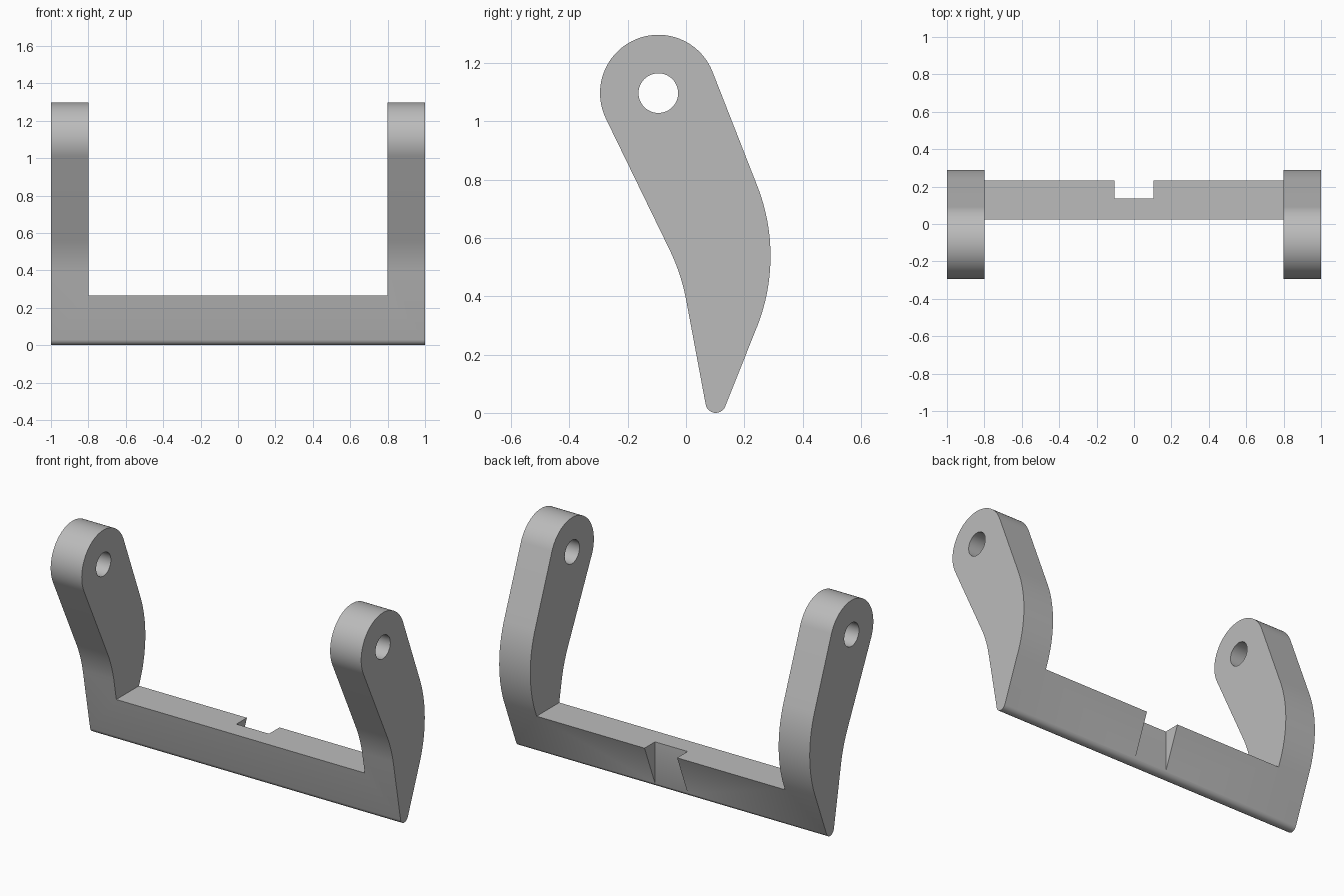
import bpy, bmesh
from math import cos, sin, pi, radians
from mathutils import Matrix

cube = bpy.data.objects.get("Cube")
if cube:
    bpy.data.objects.remove(cube)

grey = bpy.data.materials.new("plain grey")
grey.use_nodes = True
color = (0.5, 0.5, 0.5, 1)
grey.diffuse_color = color
grey.node_tree.nodes["Principled BSDF"].inputs["Base Color"].default_value = color


def arc(cy, cz, r, start, end, steps):
    """Points of an arc in the side (y, z) plane, angles in degrees."""
    angles = [radians(start + (end - start) * i / steps) for i in range(steps + 1)]
    return [(cy + r * cos(a), cz + r * sin(a)) for a in angles]


def prism(name, outline, x0, x1):
    """Extrude a side outline along x."""
    bm = bmesh.new()
    face = bm.faces.new([bm.verts.new((x0, y, z)) for y, z in outline])
    new = bmesh.ops.extrude_face_region(bm, geom=[face])["geom"]
    bmesh.ops.translate(bm, vec=(x1 - x0, 0, 0),
                        verts=[v for v in new if isinstance(v, bmesh.types.BMVert)])
    bmesh.ops.recalc_face_normals(bm, faces=bm.faces)
    mesh = bpy.data.meshes.new(name)
    bm.to_mesh(mesh)
    bm.free()
    mesh.materials.append(grey)
    obj = bpy.data.objects.new(name, mesh)
    bpy.context.collection.objects.link(obj)
    return obj


def box(y0, y1, z0, z1):
    return [(y0, z0), (y1, z0), (y1, z1), (y0, z1)]


# Curved side profile: round head, hollow front, rounded tip, bulging back
HEAD = (-0.095, 1.097)
profile = (arc(*HEAD, 0.2, 22, 206, 48)
           + arc(-0.687, 0.256, 0.7, 26, 11, 12)
           + arc(0.102, 0.035, 0.035, -169, -23, 14)
           + arc(-0.37, 0.538, 0.66, -23, 22, 24))
bracket = prism("bracket", profile, -1, 1)

# Cutters: gap between the arms, pivot holes, notch in the back of the crossbar
cutters = [
    prism("arm_gap", box(-1, 1, 0.265, 2), -0.8, 0.8),
    prism("pivot_hole", arc(*HEAD, 0.068, 0, 352.5, 47), -1.5, 1.5),
    prism("bar_notch", box(0.135, 1, -0.5, 0.5), -0.105, 0.105),
]
bpy.context.view_layer.objects.active = bracket
for cutter in cutters:
    cutter.hide_render = True
    cut = bracket.modifiers.new(cutter.name, "BOOLEAN")
    cut.operation = "DIFFERENCE"
    cut.solver = "EXACT"
    cut.object = cutter
    bpy.ops.object.modifier_apply(modifier=cut.name)
    bpy.data.objects.remove(cutter)

# Smooth the curves, keep the edges sharp
bpy.ops.object.select_all(action="DESELECT")
bracket.select_set(True)
bpy.ops.object.shade_smooth_by_angle(angle=radians(30))
